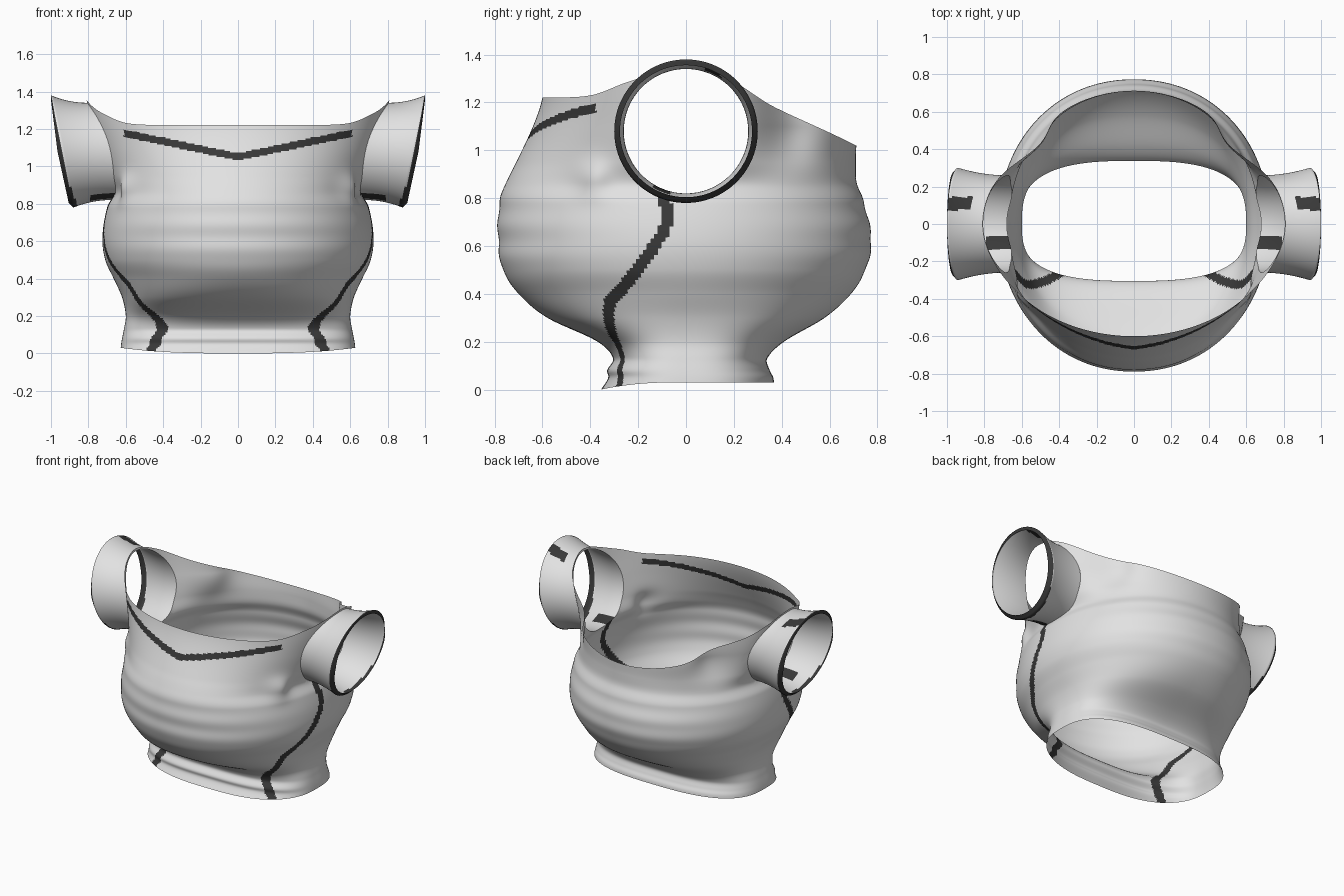
import bpy, bmesh
from math import sin, cos, pi, atan2, hypot, radians, exp

cube = bpy.data.objects.get("Cube")
if cube:
    bpy.data.objects.remove(cube)


def make_material(name, value):
    mat = bpy.data.materials.new(name)
    mat.use_nodes = True
    colour = (value, value, value, 1)
    mat.diffuse_color = colour
    mat.node_tree.nodes["Principled BSDF"].inputs["Base Color"].default_value = colour
    return mat


fabric = make_material("light grey fabric", 0.76)
trim = make_material("dark grey trim", 0.04)


def smooth_lookup(rows, key):
    """Smooth interpolation of every column of a table, keyed by its first column."""
    key = min(max(key, rows[0][0]), rows[-1][0])
    i = 0
    while i < len(rows) - 2 and key > rows[i + 1][0]:
        i += 1
    a, b = rows[i], rows[i + 1]
    before, after = rows[max(i - 1, 0)], rows[min(i + 2, len(rows) - 1)]
    span = b[0] - a[0]
    t = (key - a[0]) / span
    result = []
    for c in range(1, len(a)):
        slope_a = (b[c] - before[c]) / (b[0] - before[0]) * span
        slope_b = (after[c] - a[c]) / (after[0] - a[0]) * span
        result.append((2*t**3 - 3*t**2 + 1) * a[c] + (t**3 - 2*t**2 + t) * slope_a
                      + (3*t**2 - 2*t**3) * b[c] + (t**3 - t**2) * slope_b)
    return result


# Body sections: height, half width, front depth, back depth, squareness
SECTIONS = [
    (0, .63, .355, .37, 2.8), (.05, .625, .325, .365, 2.8), (.08, .62, .33, .35, 2.8),
    (.13, .61, .305, .34, 2.8), (.2, .6, .37, .41, 2.6), (.3, .62, .58, .58, 2.3),
    (.4, .665, .7, .69, 2.1), (.5, .71, .765, .75, 2.1), (.62, .725, .785, .775, 2.1),
    (.78, .7, .78, .745, 2.1), (.86, .665, .755, .715, 2.1), (.95, .7, .71, .71, 2),
    (1.1, .75, .64, .71, 2), (1.22, .785, .6, .67, 2), (1.36, .81, .58, .64, 2)]
# Neckline height by depth
NECKLINE = [(-.6, 1.22), (-.4, 1.23), (-.25, 1.285), (0, 1.355), (.2, 1.295),
            (.38, 1.18), (.7, 1.02)]
# Side seam angle in degrees by height
SEAM = [(0, -30.5), (.15, -33.5), (.27, -31.5), (.37, -28), (.46, -19.5), (.6, -10.5),
        (.7, -6.5), (.84, -8)]
ARM_Z, ARM_R, CUFF_R = 1.08, .26, .3


def section(z):
    width, front, back, power = smooth_lookup(SECTIONS, z)
    # Soft horizontal folds around the belly
    if .42 < z < .92:
        fold = .003 * sin(z * 48) * sin(pi * (z - .42) / .5)
        front, back = front + fold, back + fold
    return width, front, back, power


def tuck(y, z):
    """Sideways shift: pinched shoulder blades and a pucker before each armpit."""
    rise = min(max((z - .85) / .25, 0), 1)
    pinch = -.1 * rise ** 2 * (3 - 2 * rise) * exp(-((y - .43) / .13) ** 2)
    pucker = .04 * exp(-(hypot(y + .39, z - .88) / .07) ** 2)
    return pinch + pucker


def wall_x(y, z):
    width, front, back, power = section(z)
    depth = front if y < 0 else back
    return width * max(0, 1 - (abs(y) / depth) ** power) ** (1 / power) + tuck(y, z)


def body_point(angle, v):
    c, s = cos(angle), sin(angle)
    low = .03 * (1 - max(0, -s) ** 2)
    high = smooth_lookup(NECKLINE, s * (.6 if s < 0 else .7))[0]
    z = low + v * (high - low)
    width, front, back, power = section(z)
    y = abs(s) ** (2 / power) * (-front if s < 0 else back)
    x = (width * abs(c) ** (2 / power) + tuck(y, z)) * (1 if c > 0 else -1)
    return x, y, z


def build_sheet(point, columns, rows):
    bm = bmesh.new()
    grid = [[bm.verts.new(point(2 * pi * k / columns, j / rows)) for k in range(columns)]
            for j in range(rows + 1)]
    for j in range(rows):
        for k in range(columns):
            n = (k + 1) % columns
            face = bm.faces.new((grid[j][k], grid[j][n], grid[j + 1][n], grid[j + 1][k]))
            face.smooth = True
    return bm, grid


def finish(bm, name):
    mesh = bpy.data.meshes.new(name)
    bm.to_mesh(mesh)
    bm.free()
    mesh.materials.append(fabric)
    mesh.materials.append(trim)
    obj = bpy.data.objects.new(name, mesh)
    bpy.context.collection.objects.link(obj)


def on_body_trim(p):
    # V shaped chest stripe
    if p.y < 0 and abs(p.x) < .61 and abs(p.z - 1.05 - .21 * abs(p.x)) < .02:
        return True
    # Curved side seams, of even width along their slope
    if p.z > .84:
        return False
    radius = hypot(p.x, p.y)
    centre = radians(smooth_lookup(SEAM, p.z)[0])
    ahead = radians(smooth_lookup(SEAM, p.z + .02)[0])
    slope = radius * (ahead - centre) / .02
    offset = radius * abs(atan2(p.y, abs(p.x)) - centre)
    return offset < .025 * hypot(1, slope)


# Body with round armholes
bm, grid = build_sheet(body_point, 320, 150)
rim = set(grid[0] + grid[-1])


def arm_distance(p):
    return hypot(p.y, p.z - ARM_Z)


hole = [f for f in bm.faces if abs(f.calc_center_median().x) > .5
        and any(arm_distance(v.co) < ARM_R for v in f.verts)]
bmesh.ops.delete(bm, geom=hole, context='FACES')
for v in bm.verts:
    if v.is_boundary and v not in rim:
        scale = ARM_R / arm_distance(v.co)
        y, z = v.co.y * scale, ARM_Z + (v.co.z - ARM_Z) * scale
        v.co = (wall_x(y, z) * (1 if v.co.x > 0 else -1), y, z)
for f in bm.faces:
    f.material_index = int(on_body_trim(f.calc_center_median()))
finish(bm, "shirt_body")

LIP = .875


def sleeve_point(angle, t):
    c, s = cos(angle), sin(angle)
    root = wall_x(ARM_R * c, ARM_Z + ARM_R * s)
    cuff = .94 + .06 * s
    if t <= LIP:
        u = t / LIP
        x, r = root + (cuff - root) * u, ARM_R + (CUFF_R - ARM_R) * u ** 2
    else:
        # Cuff lip turning inwards
        u = (t - LIP) / (1 - LIP)
        x, r = cuff + .025 * u * (1 - max(0, s)), CUFF_R - .024 * u
    return x, r * c, ARM_Z + r * s


# Short sleeves with a cuff band, underarm seam and shoulder patch
for side, name in ((1, "left_sleeve"), (-1, "right_sleeve")):
    columns, rows = 128, 24
    bm, grid = build_sheet(sleeve_point, columns, rows)
    for i, f in enumerate(bm.faces):
        t = (i // columns + .5) / rows
        p = f.calc_center_median()
        low_side = max(0, ARM_Z - p.z) / CUFF_R
        cuff_band = t > LIP - .12 * low_side ** 4
        underarm = p.z < ARM_Z and t < .5 and abs(p.y + .1) < .035
        shoulder = p.z > ARM_Z and t > .35 and abs(p.y - .11) < .035
        f.material_index = int(cuff_band or underarm or shoulder)
    if side < 0:
        for v in bm.verts:
            v.co.x = -v.co.x
        bmesh.ops.reverse_faces(bm, faces=bm.faces[:])
    finish(bm, name)
